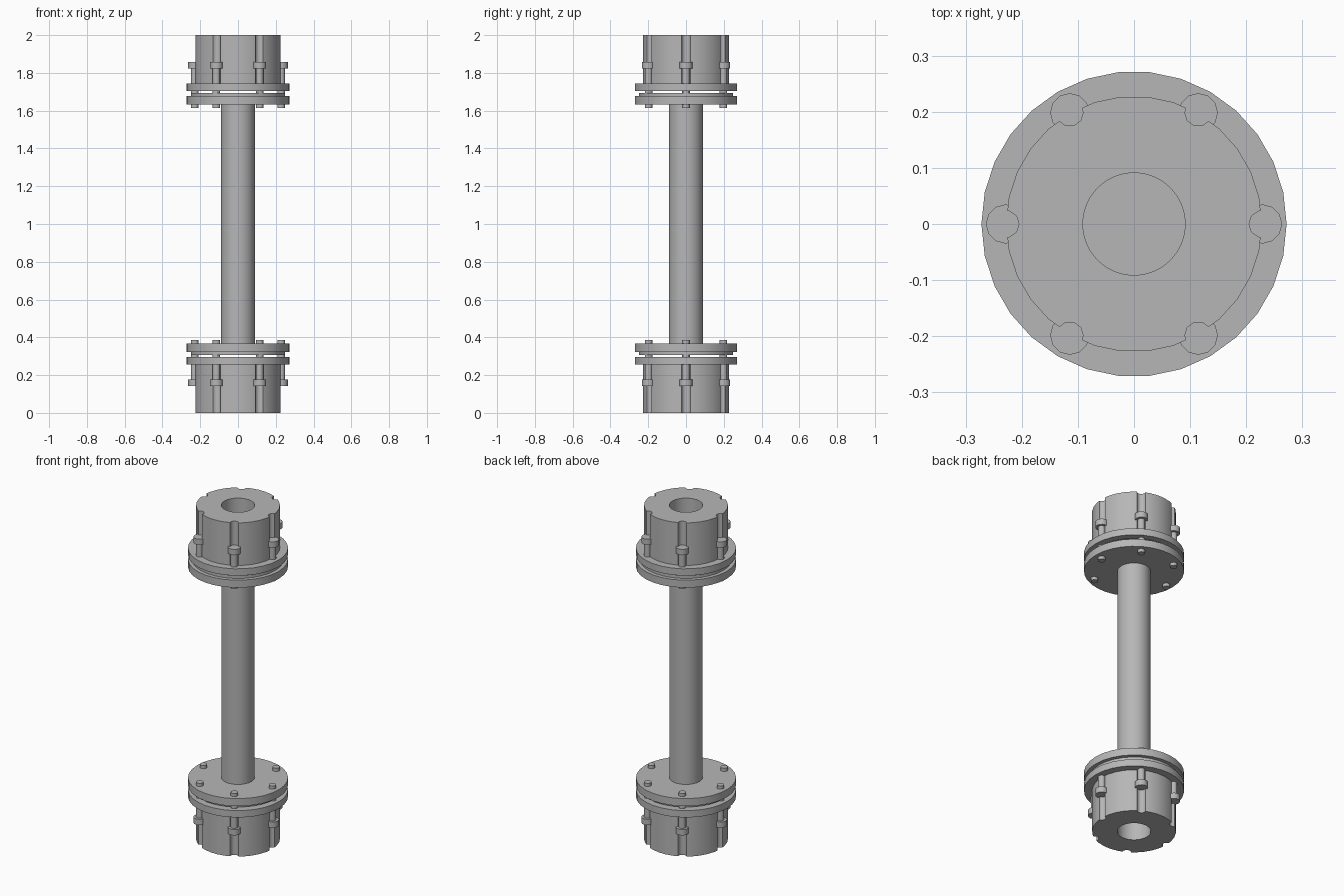
import bpy, bmesh, math

cube = bpy.data.objects.get("Cube")
if cube:
    bpy.data.objects.remove(cube, do_unlink=True)

# Single steel grey
steel = bpy.data.materials.new("steel_grey")
steel.use_nodes = True
GREY = (0.47, 0.47, 0.47, 1)
steel.diffuse_color = GREY
steel.node_tree.nodes["Principled BSDF"].inputs["Base Color"].default_value = GREY

HEIGHT = 2.0
BOLT_R = 0.229
BOLTS = [(BOLT_R * math.cos(k * math.pi / 3), BOLT_R * math.sin(k * math.pi / 3))
         for k in range(6)]


def add_turned(bm, profile, sides, center=(0, 0)):
    """Solid of revolution from (radius, height) points, bottom to top."""
    rings = []
    for r, z in profile:
        rings.append([bm.verts.new((center[0] + r * math.cos(math.tau * i / sides),
                                    center[1] + r * math.sin(math.tau * i / sides), z))
                      for i in range(sides)])
    for low, high in zip(rings, rings[1:]):
        for i in range(sides):
            j = (i + 1) % sides
            bm.faces.new((low[i], low[j], high[j], high[i]))
    bm.faces.new(rings[0][::-1])
    bm.faces.new(rings[-1])


def make_object(name, bm):
    bmesh.ops.recalc_face_normals(bm, faces=bm.faces)
    mesh = bpy.data.meshes.new(name)
    bm.to_mesh(mesh)
    bm.free()
    mesh.materials.append(steel)
    obj = bpy.data.objects.new(name, mesh)
    bpy.context.collection.objects.link(obj)
    return obj


def turned(name, profile, sides):
    bm = bmesh.new()
    add_turned(bm, profile, sides)
    return make_object(name, bm)


def only(obj):
    bpy.ops.object.select_all(action='DESELECT')
    obj.select_set(True)
    bpy.context.view_layer.objects.active = obj


def smooth(obj):
    only(obj)
    bpy.ops.object.shade_smooth_by_angle(angle=math.radians(40))


# Hub with its flange, bored through and notched for the bolts
hub = turned("lower_hub", [(0.228, 0), (0.228, 0.255), (0.272, 0.255), (0.272, 0.296)], 30)
bm = bmesh.new()
add_turned(bm, [(0.091, -0.1), (0.091, 0.4)], 60)
for c in BOLTS:
    add_turned(bm, [(0.024, -0.1), (0.024, 0.257)], 10, c)
cutter = make_object("hub_cutter", bm)
cutter.hide_render = True
cut = hub.modifiers.new("bore_and_notches", 'BOOLEAN')
cut.operation = 'DIFFERENCE'
cut.solver = 'EXACT'
cut.object = cutter
only(hub)
bpy.ops.object.modifier_apply(modifier=cut.name)
bpy.data.objects.remove(cutter, do_unlink=True)

# Flexible disc and spacer flange
disc = turned("lower_flexible_disc", [(0.25, 0.307), (0.25, 0.323)], 30)
flange = turned("lower_spacer_flange", [(0.272, 0.323), (0.272, 0.368)], 30)

# Bolt: round head, shank and protruding tip
bolt = turned("lower_bolt_1", [(0.035, 0.143), (0.035, 0.178), (0.02, 0.178),
                               (0.02, 0.387)], 12)
bolt.location = (*BOLTS[0], 0)

for obj in (hub, disc, flange, bolt):
    smooth(obj)

lower = [hub, disc, flange, bolt]
for k, c in enumerate(BOLTS[1:], 2):
    b = bpy.data.objects.new(f"lower_bolt_{k}", bolt.data)
    b.location = (*c, 0)
    bpy.context.collection.objects.link(b)
    lower.append(b)

# Upper coupling: the lower one turned upside down
for obj in lower:
    top = bpy.data.objects.new(obj.name.replace("lower", "upper"), obj.data)
    top.rotation_euler = (math.pi, 0, 0)
    top.location = (obj.location.x, -obj.location.y, HEIGHT)
    bpy.context.collection.objects.link(top)

# Connecting shaft
smooth(turned("shaft", [(0.09, 0.368), (0.09, HEIGHT - 0.368)], 60))
